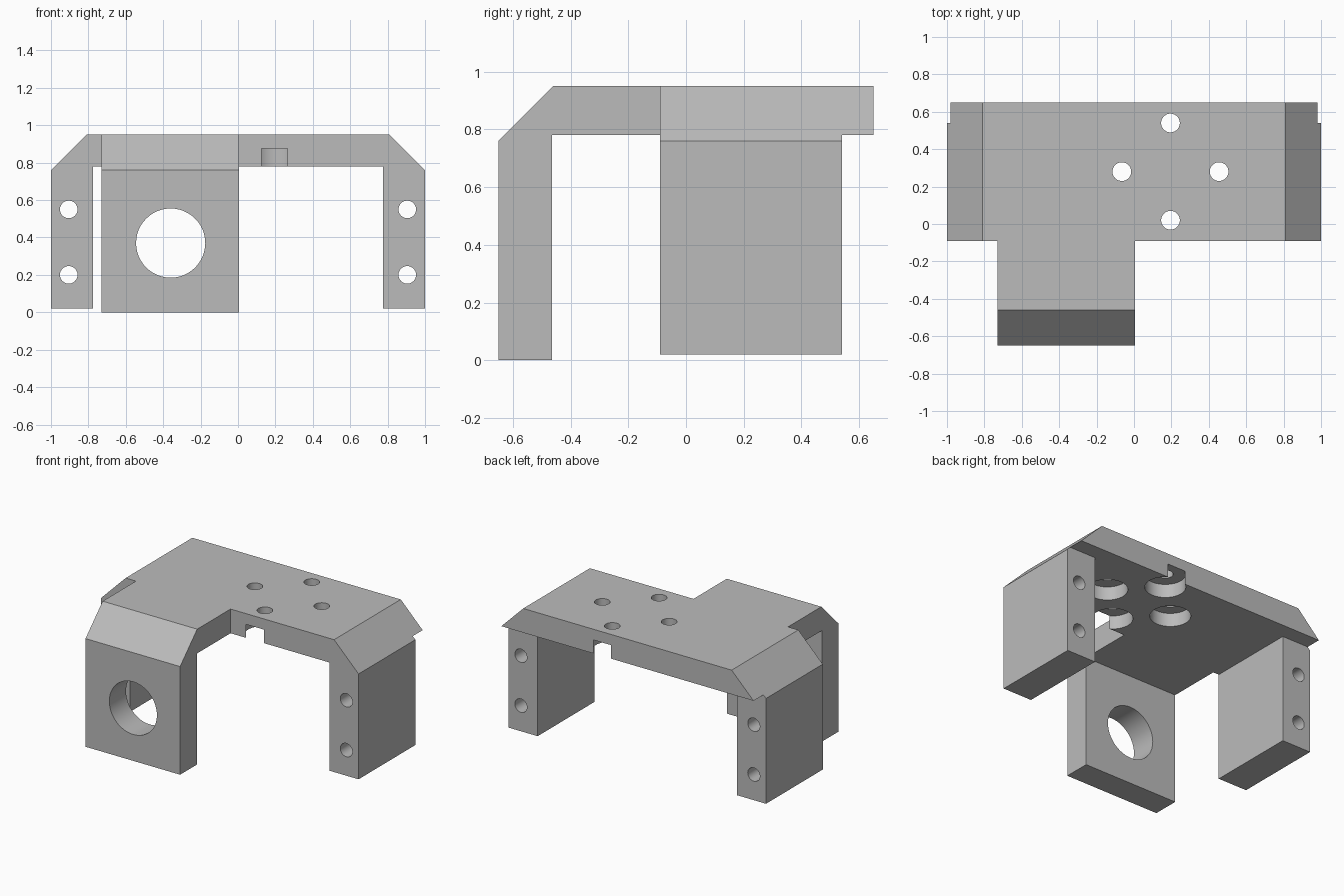
import bpy, bmesh, math
from mathutils import Matrix, Vector

default = bpy.data.objects.get("Cube")
if default:
    bpy.data.objects.remove(default, do_unlink=True)

# Key dimensions
TOP, UNDER, SHOULDER = 0.95, 0.78, 0.76
FRONT, BACK, LEG_BACK = -0.09, 0.65, 0.54

grey = bpy.data.materials.new("plain grey")
grey.use_nodes = True
colour = (0.5, 0.5, 0.5, 1)
grey.diffuse_color = colour
grey.node_tree.nodes["Principled BSDF"].inputs["Base Color"].default_value = colour


def make_object(name, bm):
    bmesh.ops.recalc_face_normals(bm, faces=bm.faces)
    mesh = bpy.data.meshes.new(name)
    bm.to_mesh(mesh)
    bm.free()
    mesh.materials.append(grey)
    obj = bpy.data.objects.new(name, mesh)
    bpy.context.collection.objects.link(obj)
    return obj


def extrude_profile(name, points, sweep):
    bm = bmesh.new()
    face = bm.faces.new([bm.verts.new(p) for p in points])
    result = bmesh.ops.extrude_face_region(bm, geom=[face], use_keep_orig=True)
    moved = [v for v in result["geom"] if isinstance(v, bmesh.types.BMVert)]
    bmesh.ops.translate(bm, verts=moved, vec=Vector(sweep))
    return make_object(name, bm)


def cylinders(name, centres, radius, length, along_y=False):
    bm = bmesh.new()
    turn = Matrix.Rotation(math.pi / 2 if along_y else 0, 4, "X")
    for c in centres:
        bmesh.ops.create_cone(bm, cap_ends=True, segments=48, radius1=radius,
                              radius2=radius, depth=length,
                              matrix=Matrix.Translation(c) @ turn)
    return make_object(name, bm)


def combine(body, other, operation):
    mod = body.modifiers.new(other.name, "BOOLEAN")
    mod.operation, mod.solver, mod.object = operation, "EXACT", other
    bpy.context.view_layer.update()
    graph = bpy.context.evaluated_depsgraph_get()
    mesh = bpy.data.meshes.new_from_object(body.evaluated_get(graph))
    body.modifiers.clear()
    body.data = mesh
    bpy.data.objects.remove(other, do_unlink=True)


# Bridge with two legs and bevelled shoulders
half = [(0.81, TOP), (1.0, SHOULDER), (1.0, 0.02), (0.775, 0.02), (0.775, UNDER)]
outline = half + [(-x, z) for x, z in reversed(half)]
bracket = extrude_profile("mount_bracket", [(x, FRONT, z) for x, z in outline],
                          (0, BACK - FRONT, 0))

# Legs stop short of the rear edge of the plate
rear = [(-1.2, LEG_BACK, -0.2), (1.2, LEG_BACK, -0.2),
        (1.2, LEG_BACK, UNDER), (-1.2, LEG_BACK, UNDER)]
combine(bracket, extrude_profile("rear_trim", rear, (0, 0.4, 0)), "DIFFERENCE")

# Forward arm with its hanging front plate
arm = [(0.0, TOP), (-0.46, TOP), (-0.65, SHOULDER), (-0.65, 0),
       (-0.465, 0), (-0.465, UNDER), (0.0, UNDER)]
combine(bracket, extrude_profile("front_arm", [(-0.73, y, z) for y, z in arm],
                                 (0.735, 0, 0)), "UNION")

# Large round opening in the front plate
combine(bracket, cylinders("round_opening", [(-0.36, -0.55, 0.37)], 0.185, 0.4, True),
        "DIFFERENCE")

# Screw holes running the length of both legs
leg_holes = [(s * 0.905, 0.22, z) for s in (-1, 1) for z in (0.2, 0.55)]
combine(bracket, cylinders("leg_holes", leg_holes, 0.047, 1.0, True), "DIFFERENCE")

# Ring of four bolt holes, counterbored from underneath
ring = [(0.195 + 0.26 * math.cos(i * math.pi / 2),
         0.28 + 0.26 * math.sin(i * math.pi / 2)) for i in range(4)]
combine(bracket, cylinders("bolt_holes", [(x, y, 0.9) for x, y in ring], 0.05, 0.5),
        "DIFFERENCE")
combine(bracket, cylinders("counterbores", [(x, y, 0.775) for x, y in ring], 0.13, 0.2),
        "DIFFERENCE")

# Merge flat regions and shade the bores smoothly
bm = bmesh.new()
bm.from_mesh(bracket.data)
bmesh.ops.remove_doubles(bm, verts=bm.verts, dist=0.0001)
bmesh.ops.dissolve_limit(bm, angle_limit=0.01, verts=bm.verts, edges=bm.edges)
bm.to_mesh(bracket.data)
bm.free()
bpy.context.view_layer.objects.active = bracket
bracket.select_set(True)
bpy.ops.object.shade_smooth_by_angle(angle=math.radians(30))
